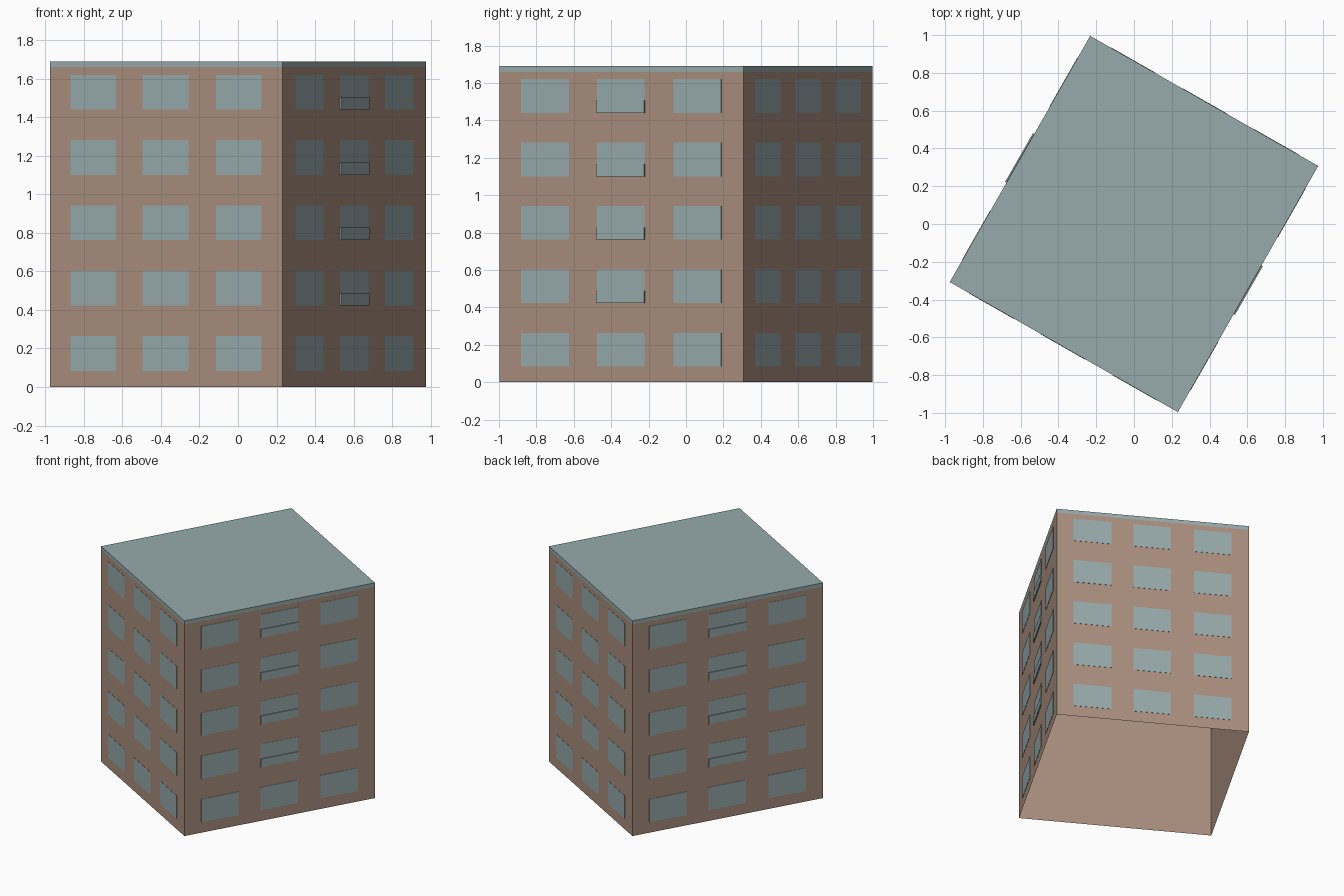
import bpy
from math import radians
from mathutils import Matrix, Vector

cube = bpy.data.objects.get("Cube")
if cube:
    bpy.data.objects.remove(cube, do_unlink=True)

WIDTH, DEPTH, HEIGHT, BAND = 1.39, 1.50, 1.69, 0.03
FLOORS, STOREY, SILL, GLASS_H = 5, 0.339, 0.084, 0.18
TURN = Matrix.Rotation(radians(-29.7), 4, 'Z')


def material(name, rgb):
    m = bpy.data.materials.new(name)
    m.use_nodes = True
    m.diffuse_color = (*rgb, 1)
    m.node_tree.nodes["Principled BSDF"].inputs["Base Color"].default_value = (*rgb, 1)
    return m


brick = material("brown_wall", (0.40, 0.275, 0.21))
glass = material("grey_blue_glass", (0.31, 0.40, 0.41))
slate = material("grey_green_roof", (0.31, 0.40, 0.40))


def build(name, verts, faces, mat):
    mesh = bpy.data.meshes.new(name)
    mesh.from_pydata(verts, [], faces)
    mesh.transform(TURN)
    mesh.materials.append(mat)
    obj = bpy.data.objects.new(name, mesh)
    bpy.context.collection.objects.link(obj)
    return obj


def ring(z):
    x, y = WIDTH / 2, DEPTH / 2
    return [(-x, -y, z), (x, -y, z), (x, y, z), (-x, y, z)]


SIDES = [(i, (i + 1) % 4, (i + 1) % 4 + 4, i + 4) for i in range(4)]

# Open-bottomed wall shell and the flush roof cap
build("walls", ring(0) + ring(HEIGHT - BAND), SIDES, brick)
build("roof", ring(HEIGHT - BAND) + ring(HEIGHT), SIDES + [(4, 5, 6, 7)], slate)


def plates(name, side, rects, thick, mat):
    """Thin boxes on one wall; rects hold (centre, width, bottom, height)."""
    length, dist = (WIDTH, DEPTH / 2) if side % 2 == 0 else (DEPTH, WIDTH / 2)
    spin = Matrix.Rotation(radians(90 * side), 4, 'Z')
    verts, faces = [], []
    for c, w, z, h in rects:
        n = len(verts)
        u0, u1 = (c - w / 2) * length, (c + w / 2) * length
        for y in (-dist, -dist - thick):
            verts += [spin @ Vector(p) for p in
                      ((u0, y, z), (u1, y, z), (u1, y, z + h), (u0, y, z + h))]
        faces.append([n + k for k in (4, 5, 6, 7)])
        faces += [[n + k for k in (i, (i + 1) % 4, (i + 1) % 4 + 4, i + 4)]
                  for i in range(4)]
    build(name, verts, faces, mat)


# Window grid on every wall, shallow balcony panels on the two long walls
COLUMNS = (-0.314, -0.003, 0.311)
for side, label in enumerate(("front", "left", "back", "right")):
    grid = [(c, 0.196, SILL + f * STOREY, GLASS_H)
            for f in range(FLOORS) for c in COLUMNS]
    plates(label + "_windows", side, grid, 0.002, glass)
    if side % 2:
        panels = [(COLUMNS[1], 0.198, SILL + f * STOREY, 0.065)
                  for f in range(1, FLOORS)]
        plates(label + "_balconies", side, panels, 0.008, glass)
